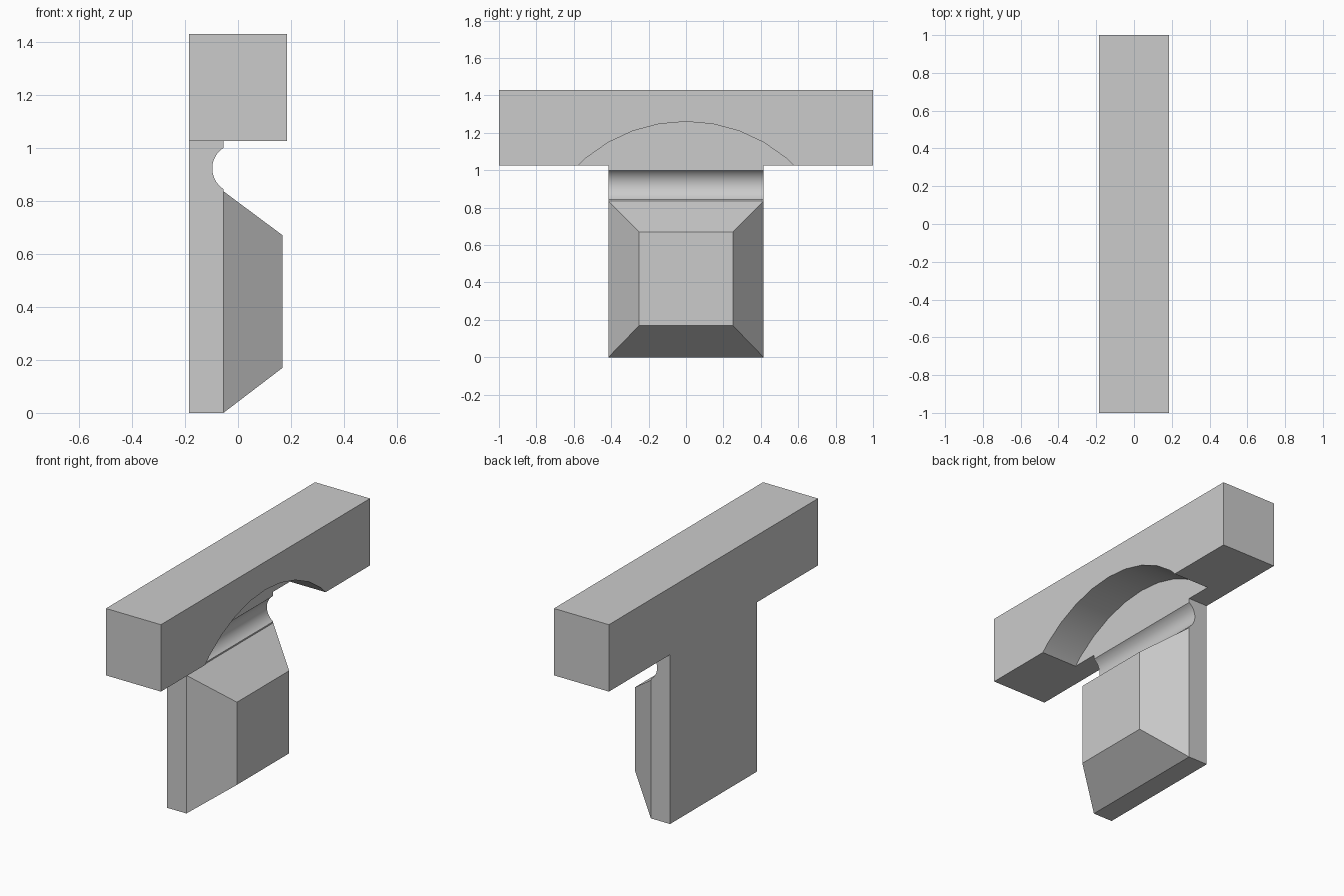
import bpy
import math

if "Cube" in bpy.data.objects:
    bpy.data.objects.remove(bpy.data.objects["Cube"])

grey = bpy.data.materials.new("light_grey")
grey.use_nodes = True
colour = (0.6, 0.6, 0.6, 1)
grey.diffuse_color = colour
grey.node_tree.nodes["Principled BSDF"].inputs["Base Color"].default_value = colour

BACK, FACE, FRONT = -0.184, -0.055, 0.184   # depth planes along x
HALF = 0.415                                # half width of the post
BEAM_Z, TOP = 1.025, 1.43


def loft(name, ring_a, ring_b):
    """Solid between two matching rings of points."""
    n = len(ring_a)
    faces = [[i, (i + 1) % n, (i + 1) % n + n, i + n] for i in range(n)]
    faces += [list(range(n))[::-1], list(range(n, 2 * n))]
    mesh = bpy.data.meshes.new(name)
    mesh.from_pydata(ring_a + ring_b, [], faces)
    mesh.materials.append(grey)
    obj = bpy.data.objects.new(name, mesh)
    bpy.context.collection.objects.link(obj)
    select(obj)
    bpy.ops.object.mode_set(mode="EDIT")
    bpy.ops.mesh.select_all(action="SELECT")
    bpy.ops.mesh.normals_make_consistent(inside=False)
    bpy.ops.object.mode_set(mode="OBJECT")
    return obj


def select(obj):
    bpy.ops.object.select_all(action="DESELECT")
    obj.select_set(True)
    bpy.context.view_layer.objects.active = obj


def rect(x, y, z0, z1):
    return [(x, -y, z0), (x, y, z0), (x, y, z1), (x, -y, z1)]


# Cross beam with a shallow arch cut into its +x side
beam = loft("cross_beam", rect(BACK, 1, BEAM_Z, TOP), rect(FRONT, 1, BEAM_Z, TOP))
radius, depth = 0.833, 0.5
bpy.ops.mesh.primitive_cylinder_add(
    vertices=36, radius=radius, depth=depth,
    location=(FACE + depth / 2, 0, 1.26 - radius), rotation=(0, math.pi / 2, 0))
cutter = bpy.context.object
cutter.name = "arch_cutter"
cutter.hide_render = True
cutter.data.materials.append(grey)
cut = beam.modifiers.new("arch", "BOOLEAN")
cut.operation = "DIFFERENCE"
cut.solver = "EXACT"
cut.object = cutter
select(beam)
bpy.ops.object.modifier_apply(modifier="arch")
bpy.data.objects.remove(cutter)

# Post plate with a rounded groove near its top
groove_z, groove_r, half_chord = 0.922, 0.0925, 0.0775
spread = math.asin(half_chord / groove_r)
centre_x = FACE + groove_r * math.cos(spread)
steps = 20
profile = [(BACK, 0), (FACE, 0)]
for i in range(steps + 1):
    a = -spread + 2 * spread * i / steps
    profile.append((centre_x - groove_r * math.cos(a), groove_z + groove_r * math.sin(a)))
profile += [(FACE, BEAM_Z), (BACK, BEAM_Z)]
post = loft("post", [(x, -HALF, z) for x, z in profile],
            [(x, HALF, z) for x, z in profile])

# Raised block with bevelled sides
block = loft("bevelled_block", rect(FACE, HALF, 0, 0.836), rect(0.168, 0.25, 0.17, 0.67))

for obj in (beam, post, block):
    select(obj)
    bpy.ops.object.shade_smooth_by_angle(angle=math.radians(30))
